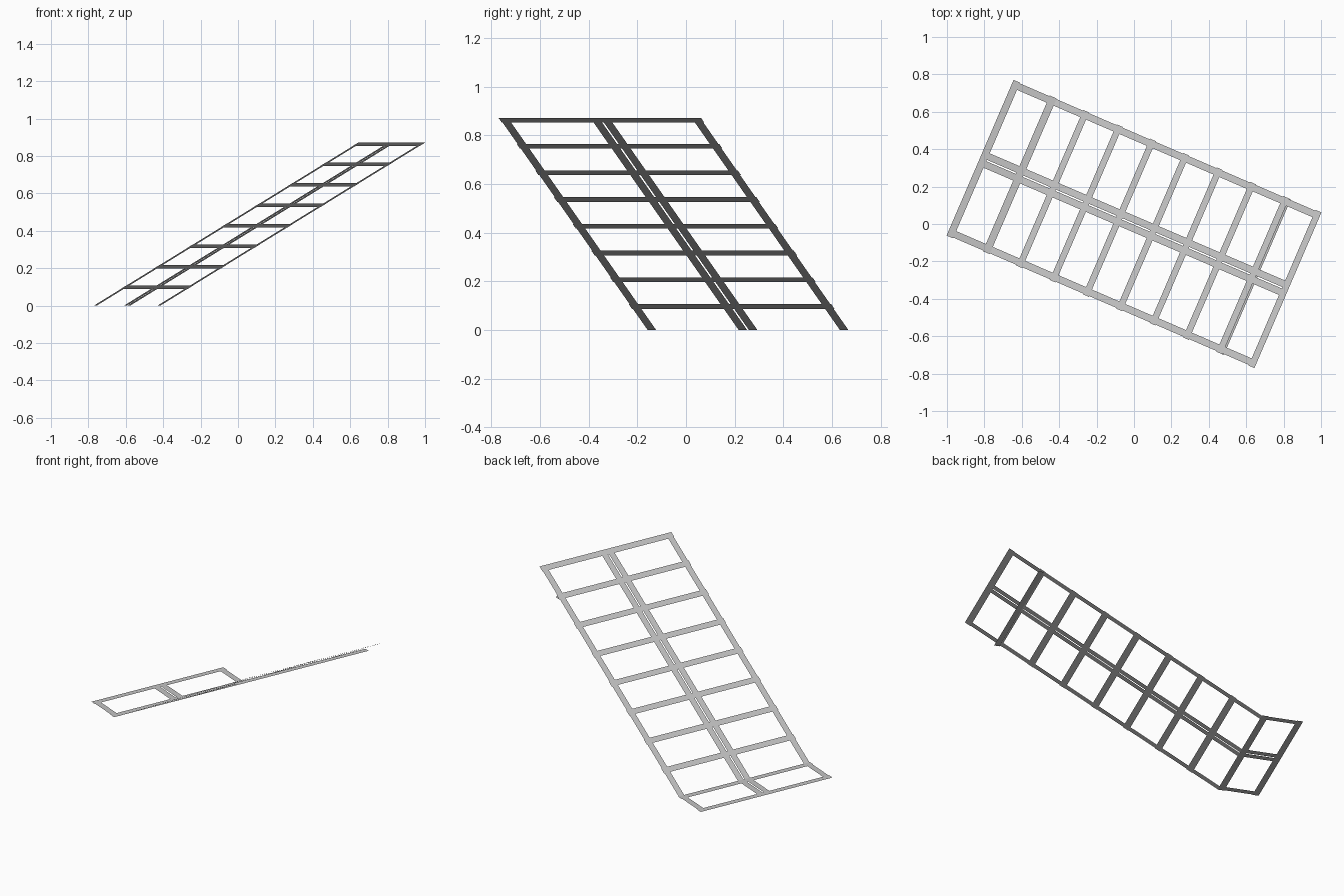
import bpy
import math
from mathutils import Matrix

cube = bpy.data.objects.get("Cube")
if cube:
    bpy.data.objects.remove(cube)

COLOUR = (0.55, 0.55, 0.55, 1)
grey = bpy.data.materials.new("plain grey")
grey.use_nodes = True
grey.diffuse_color = COLOUR
grey.node_tree.nodes["Principled BSDF"].inputs["Base Color"].default_value = COLOUR

# Layout: "along" runs up the ramp, "across" spans its width
TURN = Matrix.Rotation(math.radians(-23.3), 4, 'Z')
HALF_LENGTH, HALF_WIDTH = 0.896, 0.453
BEND, TOP = -0.645, 0.872
SLOPE = TOP / (HALF_LENGTH - BEND)
RAIL, RUNG, LIP, GAP = 0.038, 0.034, 0.004, 0.008
SECOND_RUNG, PITCH = HALF_LENGTH - 0.188, 0.194


def height(along):
    return max(0, (along - BEND) * SLOPE)


def strip(name, alongs, across_min, across_max, level=None):
    """Flat sheet following the bent profile, or level at one height."""
    verts = []
    for a in alongs:
        z = height(a) if level is None else level
        verts += [TURN @ Matrix.Translation((a, c, z)).to_translation()
                  for c in (across_min, across_max)]
    faces = [(2 * i, 2 * i + 2, 2 * i + 3, 2 * i + 1) for i in range(len(alongs) - 1)]
    mesh = bpy.data.meshes.new(name)
    mesh.from_pydata(verts, [], faces)
    mesh.materials.append(grey)
    obj = bpy.data.objects.new(name, mesh)
    bpy.context.collection.objects.link(obj)


def crossbar(name, start, end, level=None):
    """Bar across the full width."""
    strip(name, (start, end), -HALF_WIDTH, HALF_WIDTH, level)


# Long rails: an outer and an inner one on each side, bent at the foot
profile = (-HALF_LENGTH, BEND, HALF_LENGTH)
for side, sign in (("left", 1), ("right", -1)):
    for place, near in (("outer", HALF_WIDTH - LIP - RAIL), ("inner", GAP / 2)):
        lo, hi = sorted((sign * near, sign * (near + RAIL)))
        strip(f"{side}_{place}_rail", profile, lo, hi)

# Sloping rungs, counted down from the top edge
crossbar("top_rung", HALF_LENGTH - RUNG, HALF_LENGTH)
for i in range(7):
    end = SECOND_RUNG - i * PITCH
    crossbar(f"rung_{i + 2}", end - RUNG, end)

# Level strip tucked under the second rung
crossbar("rung_backing", SECOND_RUNG - RUNG + 0.01, SECOND_RUNG + 0.01,
         height(SECOND_RUNG - RUNG))

# Landing bars on the ground
crossbar("bend_bar", BEND - 0.04, BEND)
crossbar("landing_end_bar", -HALF_LENGTH, -HALF_LENGTH + 0.038)
